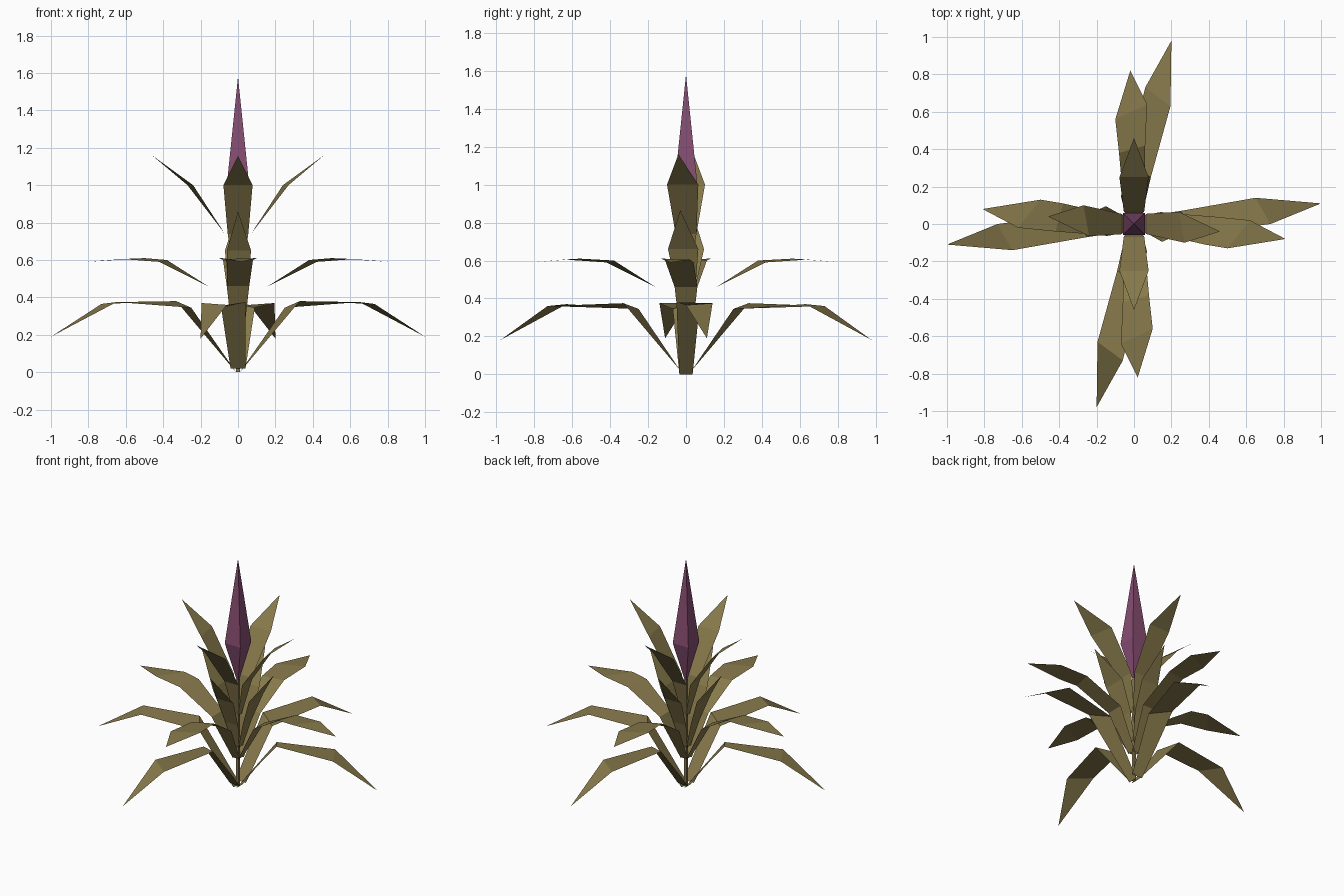
import bpy, bmesh
from math import pi
from mathutils import Matrix

cube = bpy.data.objects.get("Cube")
if cube:
    bpy.data.objects.remove(cube, do_unlink=True)


def material(name, rgb):
    m = bpy.data.materials.new(name)
    m.use_nodes = True
    m.diffuse_color = (*rgb, 1)
    bsdf = m.node_tree.nodes["Principled BSDF"]
    bsdf.inputs["Base Color"].default_value = (*rgb, 1)
    bsdf.inputs["Roughness"].default_value = 0.9
    return m


olive = material("olive leaf", (0.24, 0.19, 0.07))
purple = material("purple bud", (0.24, 0.075, 0.165))


def finish(name, bm, mat):
    mesh = bpy.data.meshes.new(name)
    bm.to_mesh(mesh)
    bm.free()
    mesh.materials.append(mat)
    ob = bpy.data.objects.new(name, mesh)
    bpy.context.collection.objects.link(ob)


def leaf(name, creases, tip, turn):
    """Flat folded blade: each crease is a left and a right (out, side, up) point."""
    bm = bmesh.new()
    rows = [[bm.verts.new(p) for p in pair] for pair in creases]
    for (a, b), (c, d) in zip(rows, rows[1:]):
        bm.faces.new((a, b, d, c))
    bm.faces.new((*rows[-1], bm.verts.new(tip)))
    bmesh.ops.recalc_face_normals(bm, faces=bm.faces)
    if sum(f.normal.z * f.calc_area() for f in bm.faces) < 0:
        bmesh.ops.reverse_faces(bm, faces=bm.faces)
    bmesh.ops.rotate(bm, verts=bm.verts, matrix=Matrix.Rotation(turn, 3, "Z"))
    finish(name, bm, olive)


def even(out, half, up, shift=0):
    return ((out, shift - half, up), (out, shift + half, up))


# Each tier: blade along x, then blade along y; both repeat on the opposite side
tiers = {
    "ground_leaf": [
        ([even(0.01, 0.035, 0), ((0.33, -0.05, 0.38), (0.25, 0.07, 0.345)),
          ((0.73, 0, 0.365), (0.65, 0.14, 0.375))], (1, 0.11, 0.19)),
        ([even(0.03, 0.04, 0.02), ((0.25, -0.09, 0.345), (0.33, 0.04, 0.375)),
          ((0.63, -0.195, 0.37), (0.73, -0.06, 0.36))], (0.98, -0.2, 0.18))],
    "low_leaf": [
        ([even(0.02, 0.03, 0.2), even(0.16, 0.06, 0.46),
          ((0.38, -0.11, 0.6), (0.42, 0.04, 0.59)),
          ((0.5, -0.13, 0.61), (0.62, 0.02, 0.605))], (0.81, -0.08, 0.59)),
        ([even(0.02, 0.03, 0.2), even(0.16, 0.06, 0.46),
          ((0.42, -0.06, 0.59), (0.38, 0.08, 0.6)),
          ((0.64, -0.07, 0.605), (0.56, 0.1, 0.61))], (0.82, 0.02, 0.59))],
    "middle_leaf": [
        ([even(0.02, 0.025, 0.28), even(0.07, 0.05, 0.46),
          even(0.15, 0.08, 0.66, -0.015)], (0.3, -0.03, 0.865)),
        ([even(0.02, 0.025, 0.28), even(0.07, 0.05, 0.46),
          even(0.15, 0.065, 0.65, 0.005)], (0.3, 0, 0.86))],
    "top_leaf": [
        ([even(0.015, 0.02, 0.5), even(0.07, 0.055, 0.74),
          ((0.27, -0.1, 1), (0.24, 0.065, 1))], (0.46, -0.04, 1.16)),
        ([even(0.015, 0.02, 0.5), even(0.07, 0.055, 0.74),
          even(0.25, 0.078, 1)], (0.46, 0, 1.155))],
}
for name, pair in tiers.items():
    for i, (creases, tip) in enumerate(pair):
        for side, half_turn in (("a", 0), ("b", pi)):
            leaf(f"{name}_{i + 1}{side}", creases, tip, i * pi / 2 + half_turn)


def spindle(name, sections, mat):
    """Four-sided solid through (half width, height) sections."""
    bm = bmesh.new()
    rings = []
    for w, z in sections:
        corners = ((-w, -w), (w, -w), (w, w), (-w, w)) if w else ((0, 0),)
        rings.append([bm.verts.new((x, y, z)) for x, y in corners])
    for low, high in zip(rings, rings[1:]):
        for i in range(4):
            j = (i + 1) % 4
            a, b = (low[i], low[j]) if len(low) > 1 else (low[0], None)
            c, d = (high[j], high[i]) if len(high) > 1 else (high[0], None)
            bm.faces.new([v for v in (a, b, c, d) if v])
    bmesh.ops.recalc_face_normals(bm, faces=bm.faces)
    finish(name, bm, mat)


# Central stalk and flower bud
spindle("stem", [(0.01, 0), (0.01, 0.74)], olive)
spindle("flower_bud", [(0, 0.71), (0.06, 1), (0, 1.58)], purple)
